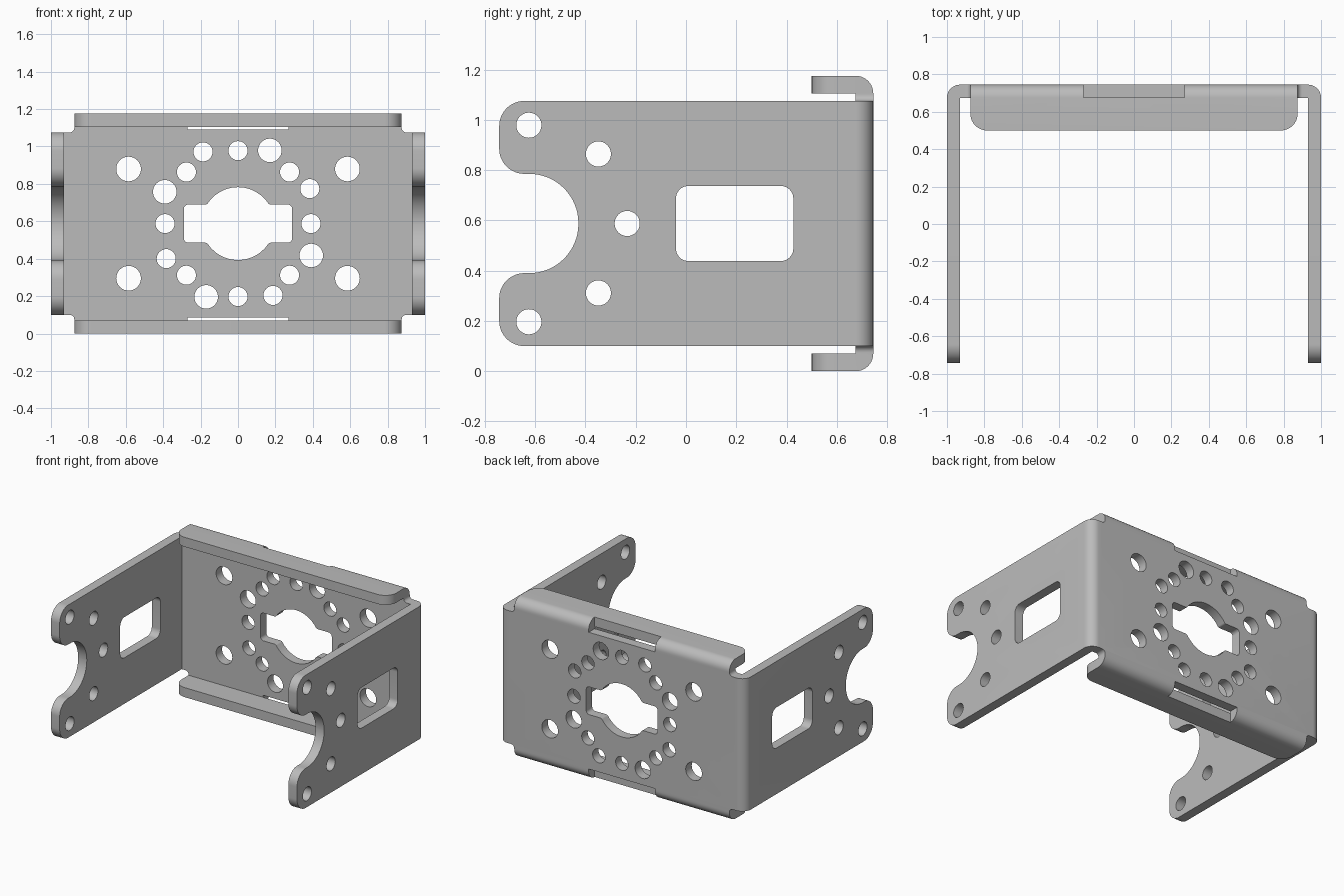
import bpy, bmesh
from math import sin, cos, pi, radians, tan
from mathutils import Vector

cube = bpy.data.objects.get("Cube")
if cube:
    bpy.data.objects.remove(cube, do_unlink=True)

MID = 0.5875          # height of the horizontal symmetry plane
INNER, T = 0.675, 0.07  # inner face of the back plate, sheet thickness
BACK = INNER + T

grey = bpy.data.materials.new("metal grey")
grey.use_nodes = True
grey.diffuse_color = (0.5, 0.5, 0.5, 1)
grey.node_tree.nodes["Principled BSDF"].inputs["Base Color"].default_value = (0.5, 0.5, 0.5, 1)


def rounded(corners, steps=10):
    """Polygon from (u, v, radius) corners, filleted where radius > 0."""
    pts = []
    for i, (u, v, r) in enumerate(corners):
        p = Vector((u, v))
        if r == 0:
            pts.append(p)
            continue
        a = (Vector(corners[i - 1][:2]) - p).normalized()
        b = (Vector(corners[(i + 1) % len(corners)][:2]) - p).normalized()
        half = a.angle(b) / 2
        centre = p + (a + b).normalized() * (r / sin(half))
        start = p + a * (r / tan(half)) - centre
        sweep = pi - 2 * half
        if start.x * (p - centre).y - start.y * (p - centre).x < 0:
            sweep = -sweep
        for k in range(steps + 1):
            t = sweep * k / steps
            pts.append(centre + Vector((start.x * cos(t) - start.y * sin(t),
                                        start.x * sin(t) + start.y * cos(t))))
    return pts


def circle(u, v, r, n=32):
    return [Vector((u + r * cos(2 * pi * k / n), v + r * sin(2 * pi * k / n))) for k in range(n)]


def box(u0, v0, u1, v1, r=0):
    return rounded([(u0, v0, r), (u1, v0, r), (u1, v1, r), (u0, v1, r)])


def prism(name, outlines, axis, lo, hi):
    """Extrude one or more outlines along an axis."""
    place = {"X": lambda p, w: (w, p.x, p.y),
             "Y": lambda p, w: (p.x, w, p.y),
             "Z": lambda p, w: (p.x, p.y, w)}[axis]
    bm = bmesh.new()
    for pts in outlines:
        low = [bm.verts.new(place(p, lo)) for p in pts]
        high = [bm.verts.new(place(p, hi)) for p in pts]
        bm.faces.new(low)
        bm.faces.new(high)
        for i in range(len(pts)):
            bm.faces.new((low[i - 1], low[i], high[i], high[i - 1]))
    bmesh.ops.recalc_face_normals(bm, faces=bm.faces)
    mesh = bpy.data.meshes.new(name)
    bm.to_mesh(mesh)
    bm.free()
    mesh.materials.append(grey)
    ob = bpy.data.objects.new(name, mesh)
    bpy.context.collection.objects.link(ob)
    return ob


def combine(target, other, operation):
    mod = target.modifiers.new("combine", "BOOLEAN")
    mod.object, mod.operation, mod.solver = other, operation, "EXACT"
    bpy.context.view_layer.objects.active = target
    bpy.ops.object.modifier_apply(modifier=mod.name)
    bpy.data.objects.remove(other, do_unlink=True)


def flip(pts, about):
    return [Vector((p.x, 2 * about - p.y)) for p in pts]


# Bent channel: two arms and the back plate
channel = rounded([(-1, -0.8, 0), (-1, BACK, T), (1, BACK, T), (1, -0.8, 0),
                   (1 - T, -0.8, 0), (1 - T, INNER, 0), (T - 1, INNER, 0), (T - 1, -0.8, 0)])
bracket = prism("bracket", [channel], "Z", -0.1, 1.3)

# Arm outline: rounded ears with a round bite between them
arm = rounded([(0.9, 0.1, 0), (0.9, 1.075, 0), (-0.743, 1.075, 0.1), (-0.743, 0.785, 0.1),
               (-0.428, 0.785, 0.196), (-0.428, 0.39, 0.196),
               (-0.743, 0.39, 0.1), (-0.743, 0.1, 0.1)], 16)
combine(bracket, prism("arm_outline", [arm], "X", -1.2, 1.2), "INTERSECT")

# Top and bottom flanges, with small fillets where they meet the back plate
lip = rounded([(INNER, 1.075, 0), (BACK, 1.075, 0), (BACK, 1.175, T),
               (0.4, 1.175, 0), (0.4, 1.105, 0), (INNER, 1.105, 0)])
lip_plan = rounded([(-0.875, 0.5, 0.09), (0.875, 0.5, 0.09), (0.875, 0.9, 0), (-0.875, 0.9, 0)])
for name, turned in (("top_flange", False), ("bottom_flange", True)):
    flange = prism(name, [flip(lip, MID) if turned else lip], "X", -1, 1)
    combine(flange, prism("flange_outline", [lip_plan], "Z", -0.2, 1.4), "INTERSECT")
    combine(bracket, flange, "UNION")
    for s in (-1, 1):
        web = [Vector((s * 0.875, 1.075))] + [
            Vector((s * (0.9 - 0.025 * sin(t)), 1.1 - 0.025 * cos(t)))
            for t in (k * pi / 12 for k in range(7))]
        combine(bracket, prism("corner_fillet", [flip(web, MID) if turned else web],
                               "Y", INNER, BACK), "UNION")

# Slots through the flange bends
slot = box(-0.27, 1.09, 0.27, 1.3)
combine(bracket, prism("bend_slots", [slot, flip(slot, MID)], "Y", INNER, 0.9), "DIFFERENCE")

# Back plate: ring of holes, corner holes and keyed centre opening
cuts = [circle(x, MID + z, 0.066) for x in (-0.585, 0.585) for z in (-0.292, 0.292)]
for quarter in range(4):
    for degrees, r in ((0, 0.051), (26, 0.051), (45, 0.051), (66.5, 0.063)):
        a = radians(degrees + 90 * quarter)
        reach = 0.427 if degrees in (26, 66.5) else 0.39
        cuts.append(circle(reach * cos(a), MID + reach * sin(a), r))
key = []
for s in (1, -1):
    key += [(s * 0.29, MID - s * 0.102, 0.025), (s * 0.29, MID + s * 0.102, 0.025)]
    for k in range(13):
        a = radians(31.5 + 117 * k / 12)
        key.append((s * 0.195 * cos(a), MID + s * 0.195 * sin(a), 0.02 if k in (0, 12) else 0))
cuts.append(rounded(key, 6))
combine(bracket, prism("back_holes", cuts, "Y", 0.6, 0.9), "DIFFERENCE")

# Arms: arc of holes and a rounded window
cuts = [circle(-0.625 + 0.391 * cos(a), MID + 0.391 * sin(a), 0.05)
        for a in (radians(d) for d in (-90, -45, 0, 45, 90))]
cuts.append(box(-0.04, 0.438, 0.427, 0.737, 0.05))
combine(bracket, prism("arm_holes", cuts, "X", -1.2, 1.2), "DIFFERENCE")

# Smooth bends and holes, crisp sheet edges
bpy.ops.object.select_all(action="DESELECT")
bracket.select_set(True)
bpy.context.view_layer.objects.active = bracket
bpy.ops.object.shade_smooth_by_angle(angle=radians(30))
